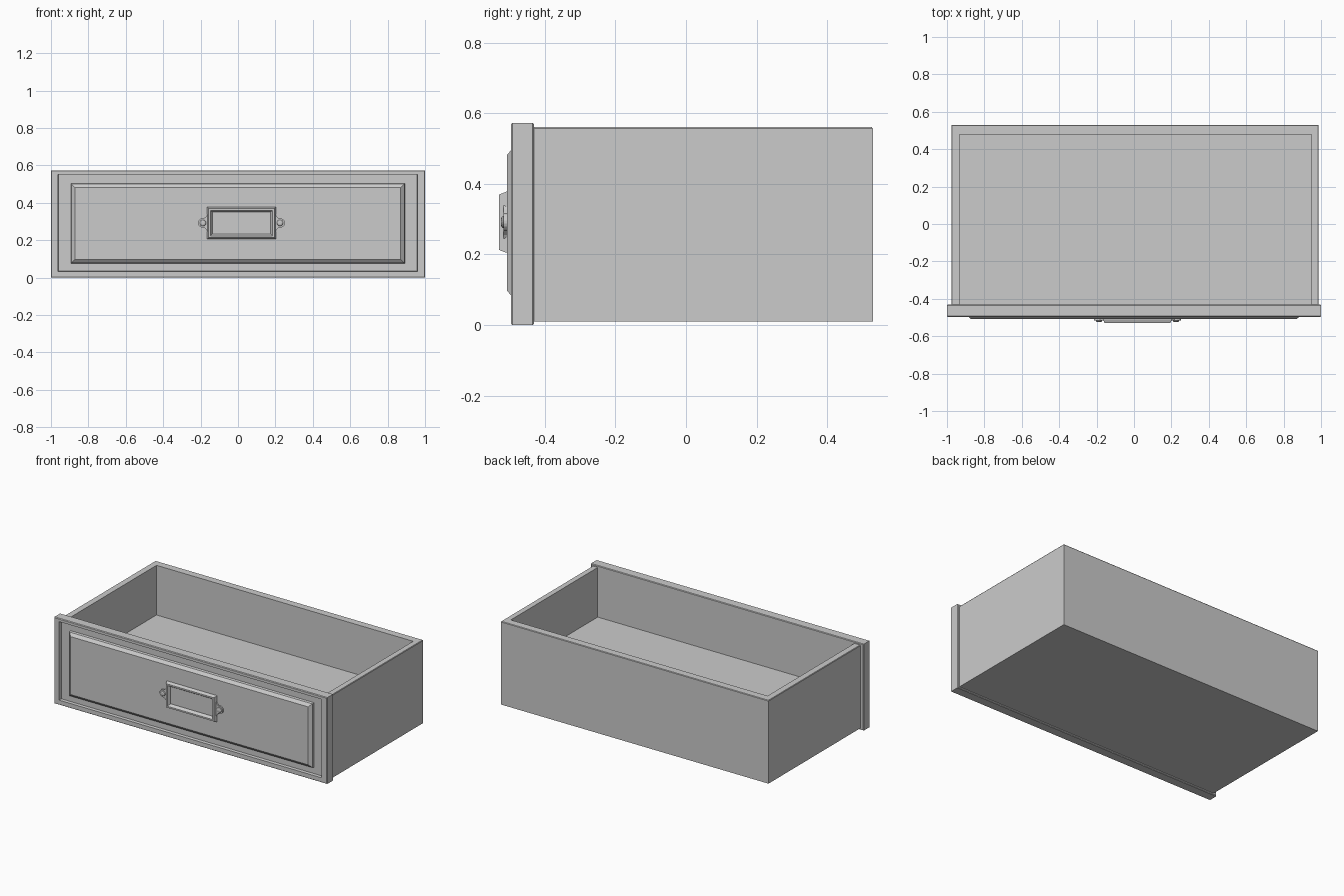
import bpy, bmesh, math

if "Cube" in bpy.data.objects:
    bpy.data.objects.remove(bpy.data.objects["Cube"])


def finish(name, bm):
    bmesh.ops.recalc_face_normals(bm, faces=bm.faces)
    me = bpy.data.meshes.new(name)
    bm.to_mesh(me)
    bm.free()
    ob = bpy.data.objects.new(name, me)
    bpy.context.collection.objects.link(ob)
    return ob


def bridge(bm, loops):
    for a, b in zip(loops, loops[1:]):
        n = len(a)
        for i in range(n):
            j = (i + 1) % n
            bm.faces.new((a[i], a[j], b[j], b[i]))


def rect_loft(name, rings, axis, closed=False):
    """Skin rectangles (u0, u1, v0, v1, height) stacked along the y or z axis."""
    bm = bmesh.new()
    loops = []
    for u0, u1, v0, v1, h in rings:
        pts = [(u0, v0), (u1, v0), (u1, v1), (u0, v1)]
        loops.append([bm.verts.new((u, h, v) if axis == 'y' else (u, v, h)) for u, v in pts])
    bridge(bm, loops + loops[:1] if closed else loops)
    if not closed:
        bm.faces.new(loops[0])
        bm.faces.new(loops[-1])
    return finish(name, bm)


def inset(r, d, h):
    return (r[0] + d, r[1] - d, r[2] + d, r[3] - d, h)


# Open tray with a thick floor, its front end tucked into the drawer front
tray = (-0.976, 0.987, -0.45, 0.53)
well = (-0.933, 0.949, -0.434, 0.479)
rect_loft("drawer_tray", [
    inset(tray, 0, 0.01), inset(tray, 0, 0.557), inset(tray, 0.003, 0.561),
    inset(well, 0, 0.561), inset(well, 0, 0.232)], 'z')

# Drawer front: rim, recessed border and raised bevelled panel
front = (-1.0, 1.0, 0.0, 0.573)
recess = (-0.963, 0.96, 0.032, 0.552)
panel = (-0.894, 0.892, 0.076, 0.504)
rect_loft("drawer_front", [
    inset(front, 0.004, -0.431), inset(front, 0, -0.435),
    inset(front, 0, -0.492), inset(front, 0.004, -0.497),
    inset(recess, 0, -0.497), inset(recess, 0.002, -0.477),
    inset(panel, 0, -0.477), inset(panel, 0.003, -0.492),
    inset(panel, 0.022, -0.508)], 'y')

# Label holder frame
CX, CZ = 0.0185, 0.292
holder = (CX - 0.184, CX + 0.184, 0.205, 0.378)
rect_loft("label_frame", [
    inset(holder, 0, -0.505), inset(holder, 0, -0.510),
    inset(holder, 0.008, -0.530), inset(holder, 0.018, -0.530),
    inset(holder, 0.028, -0.514), inset(holder, 0.028, -0.505)], 'y', closed=True)


# Screw tabs and domed screws at each end of the frame
def tab(name, side):
    sx = 0.206
    half = [(0.17, 0.047), (0.182, 0.047), (0.188, 0.036)]
    half += [(sx + 0.026 * math.cos(math.radians(t)), 0.026 * math.sin(math.radians(t)))
             for t in (105, 80, 55, 30, 10)]
    prof = half + [(x, -z) for x, z in reversed(half)]
    bm = bmesh.new()
    loops = [[bm.verts.new((CX + side * x, y, CZ + z)) for x, z in prof]
             for y in (-0.505, -0.517)]
    bridge(bm, loops)
    bm.faces.new(loops[0])
    bm.faces.new(loops[1])
    finish(name + "_tab", bm)

    bm = bmesh.new()
    n = 16
    loops = [[bm.verts.new((CX + side * sx + r * math.cos(2 * math.pi * i / n), y,
                            CZ + r * math.sin(2 * math.pi * i / n))) for i in range(n)]
             for r, y in ((0.017, -0.514), (0.017, -0.519), (0.014, -0.523), (0.008, -0.525))]
    bridge(bm, loops)
    bm.faces.new(loops[-1])
    bm.faces.new(loops[0])
    finish(name + "_screw", bm)


for label, side in (("left", -1), ("right", 1)):
    tab(label, side)
